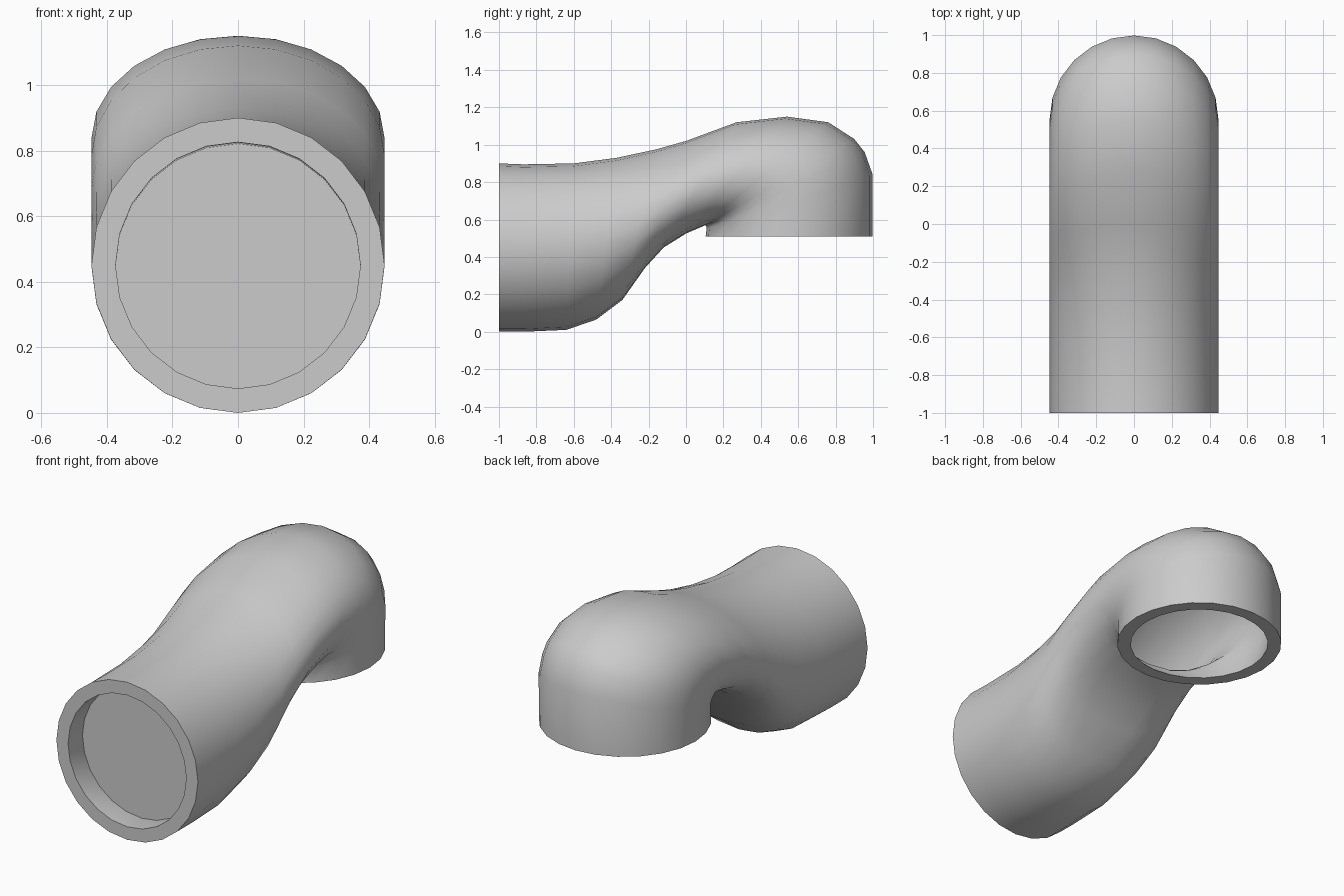
import bpy, bmesh, math
from mathutils import Vector

cube = bpy.data.objects.get("Cube")
if cube:
    bpy.data.objects.remove(cube)

SIDES = 24
HALF_WIDTH = 0.447
BORE = 0.835   # opening size relative to the outside
SHELL = 0.97   # size of the cavity behind the openings

grey = bpy.data.materials.new("plain grey")
grey.use_nodes = True
colour = (0.6, 0.6, 0.6, 1)
grey.diffuse_color = colour
grey.node_tree.nodes["Principled BSDF"].inputs["Base Color"].default_value = colour

# Cross-sections along the bend: crown y, z, throat y, z, roundness of the underside
sections = [
    (-1.0, 0.90, -1.0, 0.0, 1), (-0.87, 0.895, -0.87, 0.0, 1),
    (-0.60, 0.90, -0.64, 0.01, 1), (-0.37, 0.93, -0.48, 0.065, 0.95),
    (-0.16, 0.975, -0.34, 0.17, 0.85), (0.0, 1.02, -0.22, 0.34, 0.75),
    (0.27, 1.12, -0.12, 0.45, 0.65), (0.54, 1.15, 0.0, 0.525, 0.65),
    (0.76, 1.12, 0.07, 0.555, 0.7), (0.90, 1.03, 0.105, 0.57, 0.8),
    (0.955, 0.96, 0.11, 0.56, 0.9), (0.998, 0.84, 0.11, 0.55, 1),
    (0.998, 0.51, 0.105, 0.51, 1),
]


def ring(bm, section, scale):
    crown, throat = Vector((0, *section[:2])), Vector((0, *section[2:4]))
    centre, half = (crown + throat) / 2, (crown - throat) / 2
    verts = []
    for i in range(SIDES):
        angle = math.tau * i / SIDES
        along, across = math.cos(angle), math.sin(angle)
        if along < 0:
            across = math.copysign(abs(across) ** section[4], across)
        side = Vector((HALF_WIDTH * across, 0, 0))
        verts.append(bm.verts.new(centre + scale * (half * along + side)))
    return verts


def bridge(bm, a, b):
    for i in range(SIDES):
        j = (i + 1) % SIDES
        bm.faces.new((a[i], a[j], b[j], b[i]))


def finish(bm, name):
    bmesh.ops.recalc_face_normals(bm, faces=bm.faces)
    mesh = bpy.data.meshes.new(name)
    bm.to_mesh(mesh)
    bm.free()
    mesh.materials.append(grey)
    obj = bpy.data.objects.new(name, mesh)
    bpy.context.collection.objects.link(obj)
    bpy.ops.object.select_all(action="DESELECT")
    obj.select_set(True)
    bpy.context.view_layer.objects.active = obj
    bpy.ops.object.shade_smooth_by_angle(angle=math.radians(50))
    return obj


# Hollow bent pipe: outer wall, inner wall and the two flat rims
bm = bmesh.new()
last = len(sections) - 1
outer = [ring(bm, s, 1) for s in sections]
inner = [ring(bm, s, BORE if i in (0, 1, last) else SHELL)
         for i, s in enumerate(sections)]
for wall in (outer, inner):
    for a, b in zip(wall, wall[1:]):
        bridge(bm, a, b)
for end in (0, last):
    bridge(bm, outer[end], inner[end])
finish(bm, "bent_pipe")

# Flat plate closing the front opening, set back from the rim
bm = bmesh.new()
bm.faces.new(ring(bm, sections[1], BORE + 0.02))
bm.normal_update()
plate = finish(bm, "front_plate")
if plate.data.polygons[0].normal.y > 0:
    plate.data.flip_normals()
